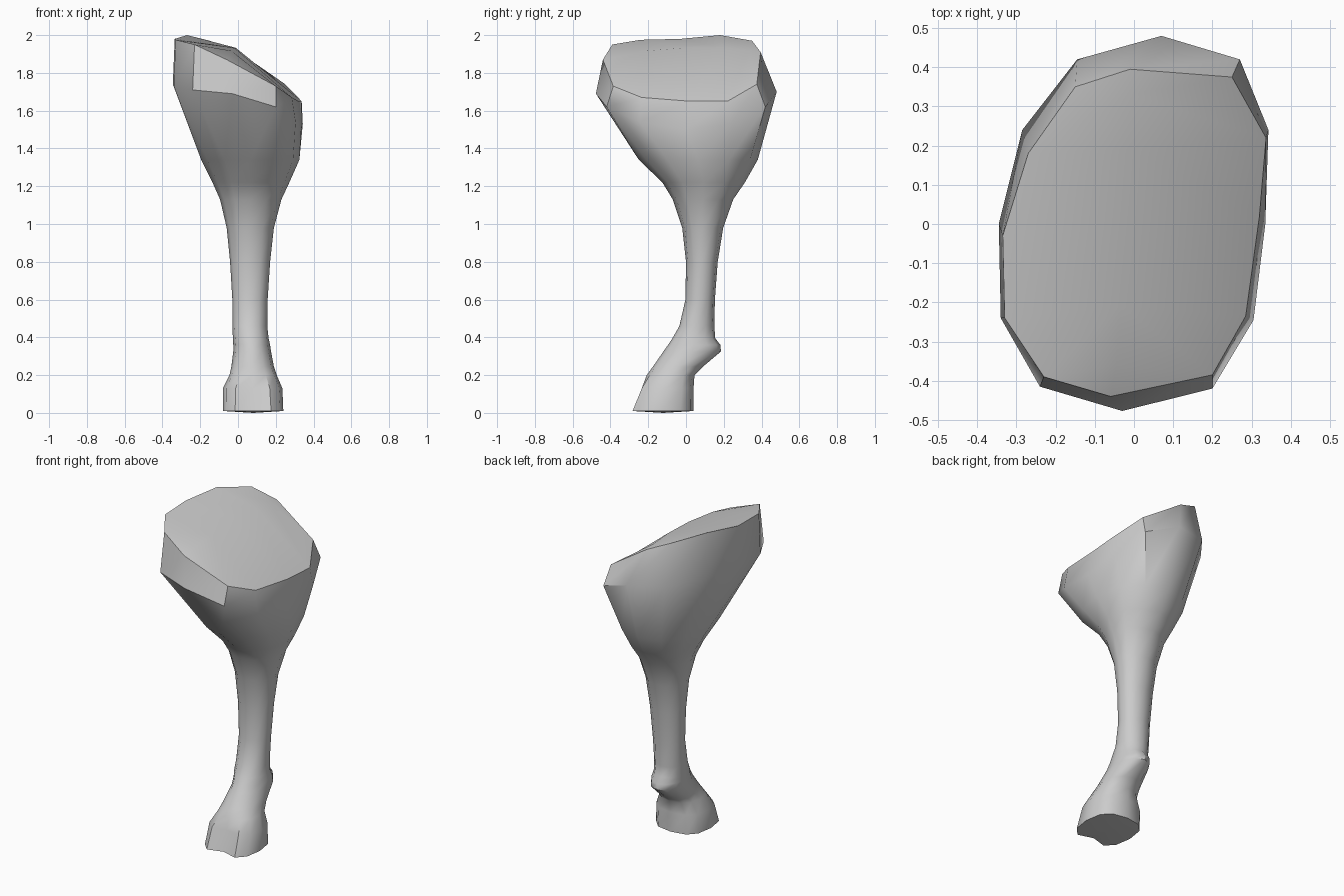
import bpy, bmesh, math

N = 12  # sides; index 0 is the front, counting towards +x

# Leg sections: z, x min, x max, y min, y max, squareness (1 = ellipse), front notch depth
SECTIONS = [
    (0.01, -0.08, 0.24, -0.30, 0.04, 0.75, 0.045),
    (0.13, -0.08, 0.235, -0.25, 0.04, 0.80, 0.03),
    (0.20, -0.045, 0.205, -0.208, 0.045, 0.9, 0.0),
    (0.245, -0.035, 0.19, -0.175, 0.09, 0.95, 0.0),
    (0.325, -0.025, 0.175, -0.12, 0.185, 1.0, 0.0),
    (0.36, -0.025, 0.17, -0.095, 0.182, 1.0, 0.0),
    (0.395, -0.027, 0.162, -0.072, 0.155, 0.95, 0.0),
    (0.46, -0.03, 0.155, -0.035, 0.15, 0.95, 0.0),
    (0.60, -0.03, 0.157, -0.003, 0.153, 0.95, 0.0),
    (0.80, -0.042, 0.17, 0.0, 0.168, 0.95, 0.0),
    (0.98, -0.06, 0.19, -0.02, 0.197, 0.95, 0.0),
    (1.13, -0.095, 0.23, -0.07, 0.25, 0.95, 0.0),
    (1.22, -0.135, 0.272, -0.125, 0.312, 0.95, 0.0),
    (1.34, -0.195, 0.325, -0.25, 0.38, 0.95, 0.0),
]
# Widest thigh outline and slanted rim
WIDE = [(-0.03, -0.477, 1.69), (0.2, -0.42, 1.62), (0.305, -0.245, 1.54),
        (0.335, 0.0, 1.5), (0.343, 0.24, 1.53), (0.27, 0.42, 1.62),
        (0.07, 0.48, 1.70), (-0.145, 0.42, 1.72), (-0.285, 0.24, 1.74),
        (-0.345, 0.0, 1.74), (-0.34, -0.24, 1.73), (-0.24, -0.415, 1.71)]
RIM = [(-0.06, -0.44, 1.87), (0.2, -0.385, 1.73), (0.285, -0.235, 1.67),
       (0.32, 0.02, 1.65), (0.337, 0.22, 1.65), (0.25, 0.375, 1.74),
       (-0.01, 0.395, 1.91), (-0.15, 0.35, 1.97), (-0.27, 0.18, 2.0),
       (-0.335, -0.03, 1.98), (-0.33, -0.24, 1.975), (-0.23, -0.39, 1.95)]
# Ridge across the cut top, between the front and back of the rim
RIDGE = [(-0.045, -0.36, 1.888), (-0.035, -0.21, 1.917), (-0.02, 0.0, 1.933),
         (-0.012, 0.19, 1.933), (-0.01, 0.33, 1.92)]


def section(z, x0, x1, y0, y1, power, notch):
    pts = []
    for i in range(N):
        a = 2 * math.pi * i / N
        s, c = math.sin(a), -math.cos(a)
        s = math.copysign(abs(s) ** power, s)
        c = math.copysign(abs(c) ** power, c)
        y = (y0 + y1) / 2 + c * (y1 - y0) / 2 + (notch if i == 0 else 0)
        pts.append(((x0 + x1) / 2 + s * (x1 - x0) / 2, y, z))
    return pts


bm = bmesh.new()

# Loft the hoof, shank and thigh as one skin
rings = [[bm.verts.new(p) for p in pts]
         for pts in [section(*s) for s in SECTIONS] + [WIDE, RIM]]
for a, b in zip(rings, rings[1:]):
    for i in range(N):
        j = (i + 1) % N
        bm.faces.new((a[i], a[j], b[j], b[i]))

# Sole
sole = bm.verts.new((0.08, -0.12, 0.0))
for i in range(N):
    bm.faces.new((rings[0][(i + 1) % N], rings[0][i], sole))

# Ridged cut top
rim = rings[-1]
mid = [rim[0]] + [bm.verts.new(p) for p in RIDGE] + [rim[6]]
for k in range(6):
    for side in (1, -1):
        loop = [rim[side * k % N], rim[side * (k + 1) % N], mid[k + 1], mid[k]]
        bm.faces.new(list(dict.fromkeys(loop)))

bmesh.ops.recalc_face_normals(bm, faces=bm.faces)
mesh = bpy.data.meshes.new("hoofed_leg")
bm.to_mesh(mesh)
bm.free()
leg = bpy.data.objects.new("hoofed_leg", mesh)
bpy.context.collection.objects.link(leg)
bpy.context.view_layer.objects.active = leg
leg.select_set(True)
bpy.ops.object.shade_smooth_by_angle(angle=math.radians(40))
